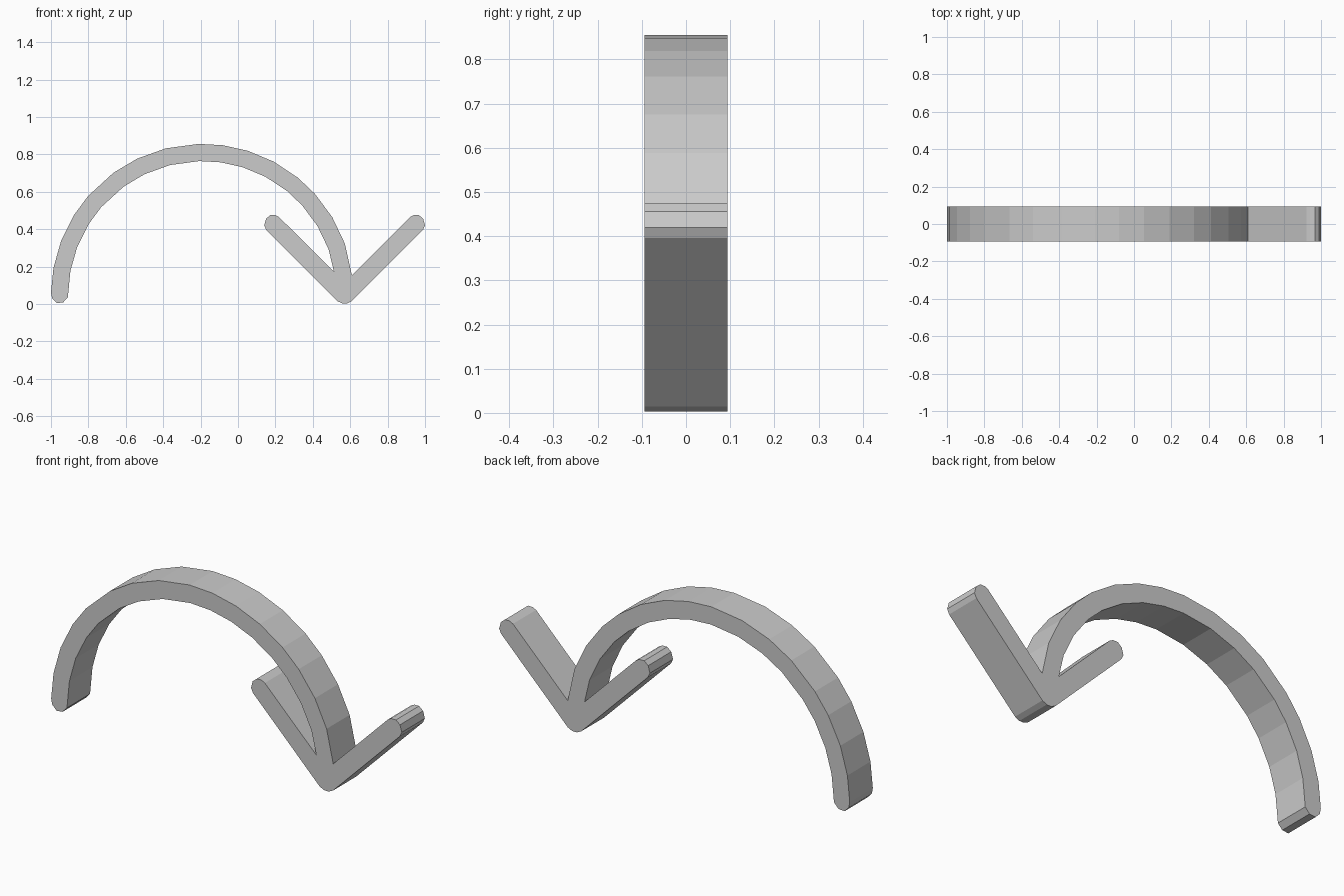
import bpy
import bmesh
from math import sin, cos, radians
from mathutils import Vector

cube = bpy.data.objects.get("Cube")
if cube:
    bpy.data.objects.remove(cube, do_unlink=True)

HALF_DEPTH = 0.094
ARC_CENTRE = Vector((-0.19, 0.046))
TIP_X = 0.57

grey = bpy.data.materials.new("light grey")
grey.use_nodes = True
grey.diffuse_color = (0.6, 0.6, 0.6, 1)
grey.node_tree.nodes["Principled BSDF"].inputs["Base Color"].default_value = grey.diffuse_color


def arc(radius, angles):
    """Points on the bow, with angles measured from straight up."""
    return [ARC_CENTRE + radius * Vector((sin(radians(a)), cos(radians(a)))) for a in angles]


def mirrored(points):
    """Reflect arrowhead points across its axis and reverse their order."""
    return [Vector((2 * TIP_X - p.x, p.y)) for p in reversed(points)]


def extrude_outline(name, points, material):
    """Solid slab from a closed outline in the xz plane."""
    bm = bmesh.new()
    face = bm.faces.new([bm.verts.new((p.x, -HALF_DEPTH, p.y)) for p in points])
    result = bmesh.ops.extrude_face_region(bm, geom=[face], use_keep_orig=True)
    moved = [v for v in result["geom"] if isinstance(v, bmesh.types.BMVert)]
    bmesh.ops.translate(bm, verts=moved, vec=(0, 2 * HALF_DEPTH, 0))
    bmesh.ops.recalc_face_normals(bm, faces=bm.faces)
    mesh = bpy.data.meshes.new(name)
    bm.to_mesh(mesh)
    bm.free()
    mesh.materials.append(material)
    obj = bpy.data.objects.new(name, mesh)
    bpy.context.collection.objects.link(obj)
    return obj


# Faceted bow, from its foot to the arrowhead
steps = [-79.5, -69, -58, -49, -36, -25.6, -14, -1.4, 7.8, 17.5, 28, 39, 48, 59, 70]
outer = arc(0.81, [-89] + steps)
inner = arc(0.718, reversed(steps))

# Rounded end of one arrowhead arm, then the underside of the point
arm = [Vector(p) for p in ((0.921, 0.465), (0.94, 0.475), (0.967, 0.475), (0.99, 0.456),
                           (1.0, 0.42), (0.989, 0.396), (0.608, 0.015), (0.583, 0.003))]
# Where the bow meets the arms, and the rounded foot of the bow
outer_joint = Vector((0.609, 0.153))
inner_joint = Vector((0.513, 0.172))
foot = [Vector(p) for p in ((-0.91, 0.035), (-0.935, 0.008), (-0.97, 0.005), (-0.994, 0.03))]

extrude_outline("curved_arrow",
                outer + [outer_joint] + arm + mirrored(arm) + [inner_joint] + inner + foot,
                grey)
